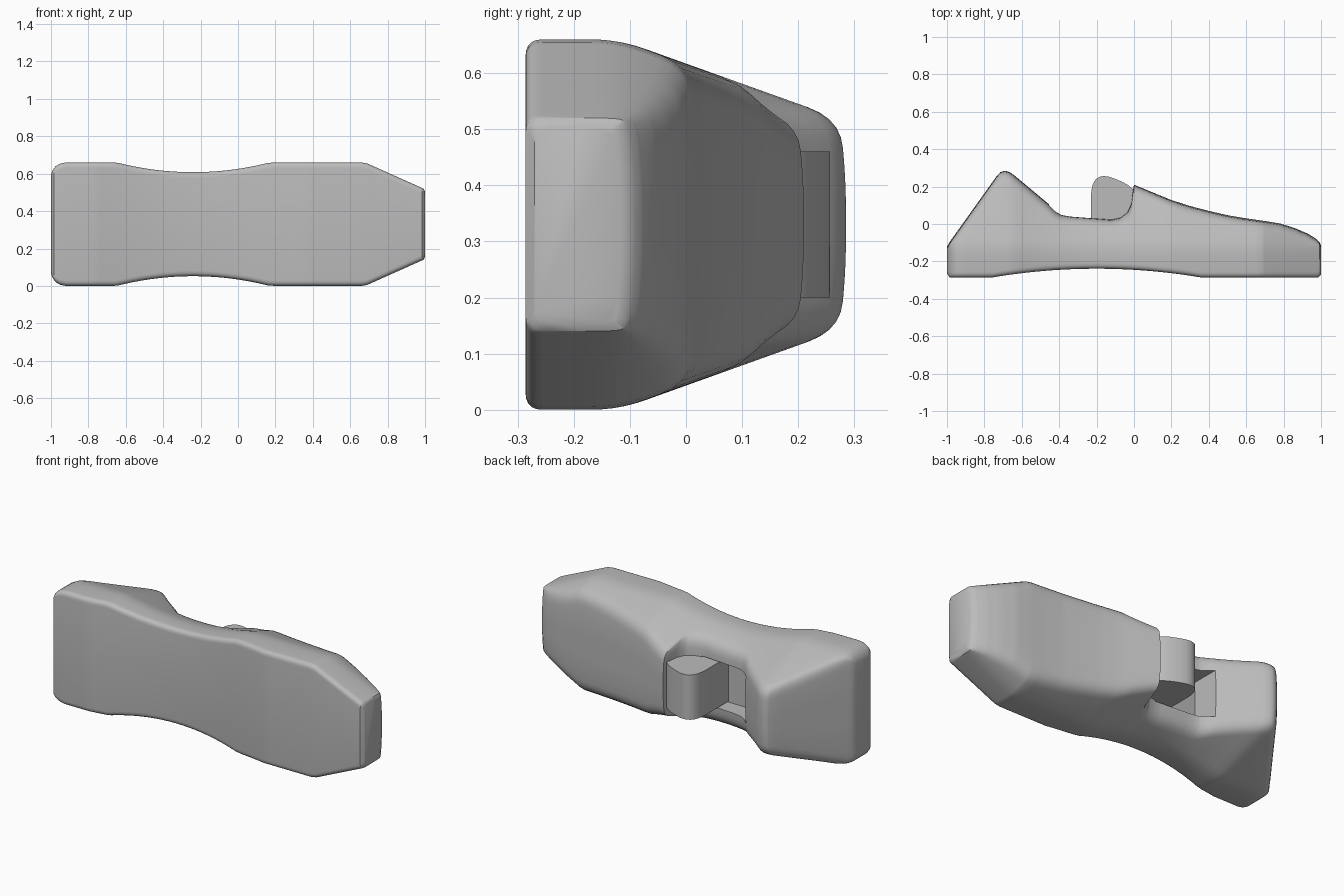
import bpy, bmesh, math
from mathutils import Vector

if "Cube" in bpy.data.objects:
    bpy.data.objects.remove(bpy.data.objects["Cube"], do_unlink=True)

grey = bpy.data.materials.new("plain grey")
grey.use_nodes = True
GREY = (0.5, 0.5, 0.5, 1)
grey.diffuse_color = GREY
grey.node_tree.nodes["Principled BSDF"].inputs["Base Color"].default_value = GREY

MID = 0.33          # middle height of the body
SHOULDER = -0.12    # depth where the sides start to lean inward
LEAN = 0.35

# Back edge profile (x, y)
BACK = [(-1, -0.12), (-0.985, -0.095), (-0.76, 0.22), (-0.735, 0.255), (-0.715, 0.277),
        (-0.69, 0.285), (-0.665, 0.278), (-0.64, 0.26), (-0.46, 0.11), (-0.42, 0.07),
        (-0.39, 0.052), (-0.34, 0.043), (-0.12, 0.026), (-0.07, 0.037), (-0.035, 0.065),
        (-0.015, 0.11), (-0.008, 0.17), (0, 0.21), (0.2, 0.128), (0.3, 0.096), (0.4, 0.07),
        (0.5, 0.047), (0.6, 0.03), (0.7, 0.016), (0.78, 0.003), (0.86, -0.022),
        (0.93, -0.052), (0.975, -0.08), (0.992, -0.097), (1, -0.115)]
# Half height along x
HALF = [(-1, 0.265), (-0.99, 0.29), (-0.975, 0.31), (-0.95, 0.324), (-0.92, 0.33),
        (0.66, 0.33), (0.69, 0.325), (0.97, 0.2), (0.992, 0.19), (1, 0.175)]
FRONT = [(-1, -0.265), (-0.985, -0.286), (0.985, -0.286), (1, -0.27)]


def lerp(points, x):
    for (xa, a), (xb, b) in zip(points, points[1:]):
        if x <= xb:
            return a + (b - a) * (x - xa) / (xb - xa)
    return points[-1][1]


def dip(x, centre, reach, depth):
    return depth * max(0, 1 - ((x - centre) / reach) ** 2)


def fillet(corners, steps=5):
    """Round every (a, b, radius) corner of a closed outline."""
    out = []
    for i, (a, b, r) in enumerate(corners):
        p = Vector((a, b))
        ends = []
        for q in (corners[i - 1], corners[(i + 1) % len(corners)]):
            d = Vector(q[:2]) - p
            ends.append(p + d.normalized() * min(r, d.length * 0.45))
        for k in range(steps + 1):
            t = k / steps
            out.append(ends[0] * (1 - t) ** 2 + p * 2 * t * (1 - t) + ends[1] * t * t)
    return out


def section(x):
    w = lerp(HALF, x) - dip(x, -0.24, 0.41, 0.052)
    front = lerp(FRONT, x) + dip(x, -0.2, 0.56, 0.047)
    back = lerp(BACK, x)
    sh = min(SHOULDER, back - 0.02)
    top = w - LEAN * (back - sh)
    edge = back - 0.01
    half = [(front, w, 0.03), (sh, w, 0.05), (edge, top, 0.06), (back, top * 0.4, 0.05)]
    ring = half + [(y, -z, r) for y, z, r in reversed(half)]
    return [Vector((x, p.x, MID + p.y)) for p in fillet(ring)]


def finish(name, bm):
    bmesh.ops.recalc_face_normals(bm, faces=bm.faces)
    mesh = bpy.data.meshes.new(name)
    bm.to_mesh(mesh)
    bm.free()
    mesh.materials.append(grey)
    ob = bpy.data.objects.new(name, mesh)
    bpy.context.collection.objects.link(ob)
    return ob


def loft(name, rings):
    bm = bmesh.new()
    loops = [[bm.verts.new(p) for p in ring] for ring in rings]
    for a, b in zip(loops, loops[1:]):
        for i in range(len(a)):
            j = (i + 1) % len(a)
            bm.faces.new((a[i], a[j], b[j], b[i]))
    bm.faces.new(loops[0])
    bm.faces.new(loops[-1])
    return finish(name, bm)


def smooth(ob, angle):
    bpy.ops.object.select_all(action="DESELECT")
    ob.select_set(True)
    bpy.context.view_layer.objects.active = ob
    bpy.ops.object.shade_smooth_by_angle(angle=math.radians(angle))


# Body: rounded sections lofted along x
keys = {round(p[0], 3) for p in BACK + HALF + FRONT}
keys |= {round(-0.96 + 0.04 * i, 3) for i in range(49)}
body = loft("body", [section(x) for x in sorted(keys)])

# Slot in the valley beside the tab
slot = loft("slot_cutter", [[Vector((x, y, z)) for x, y in
            ((-0.455, -0.06), (-0.12, -0.06), (-0.12, 0.3), (-0.455, 0.3))]
            for z in (0.195, 0.465)])
slot.hide_render = True
slot.hide_viewport = True
cut = body.modifiers.new("slot", "BOOLEAN")
cut.operation = "DIFFERENCE"
cut.solver = "EXACT"
cut.object = slot
bpy.context.view_layer.objects.active = body
bpy.ops.object.modifier_apply(modifier=cut.name)
bpy.data.objects.remove(slot, do_unlink=True)
smooth(body, 35)

# Tab: rounded paddle that overhangs the valley
outline = fillet([(-0.23, -0.07, 0.001), (-0.23, 0.293, 0.15), (0.04, 0.185, 0.15),
                  (0.04, -0.07, 0.001)], 8)
tab = loft("tab", [[Vector((p.x, p.y, z)) for p in outline] for z in (0.2, 0.46)])
smooth(tab, 35)
